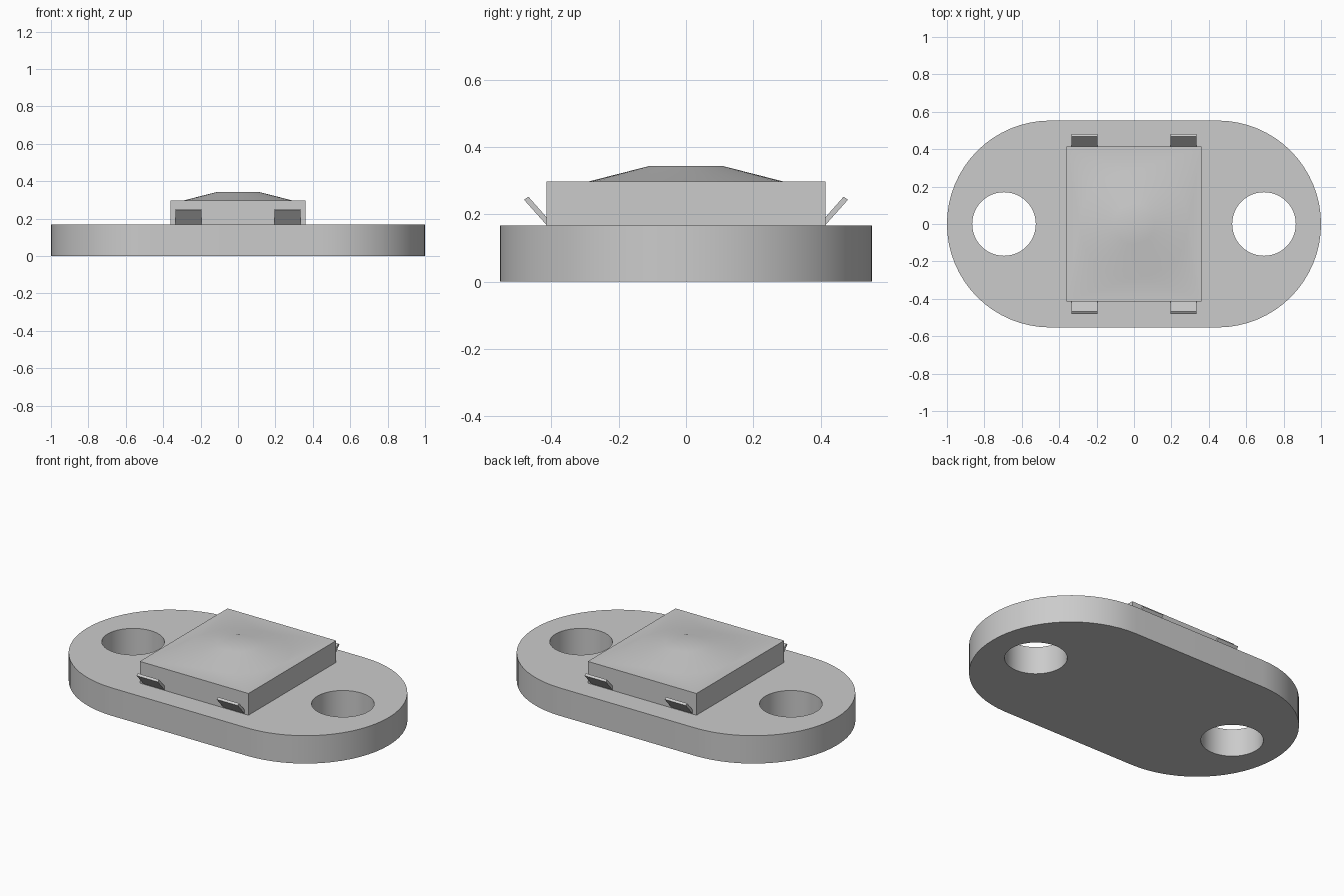
import bpy, bmesh
from math import cos, sin, pi, radians
from mathutils import Vector

cube = bpy.data.objects.get("Cube")
if cube:
    bpy.data.objects.remove(cube, do_unlink=True)

GREY = (0.6, 0.6, 0.6, 1)
grey = bpy.data.materials.new("light grey")
grey.use_nodes = True
grey.diffuse_color = GREY
grey.node_tree.nodes["Principled BSDF"].inputs["Base Color"].default_value = GREY

BASE_TOP, BODY_TOP, DOME_TOP = 0.167, 0.297, 0.343
BODY_X, BODY_Y = 0.36, 0.415


def arc(cx, radius, start, end, n):
    """Points along an arc centred on (cx, 0)."""
    return [(cx + radius * cos(start + (end - start) * i / n),
             radius * sin(start + (end - start) * i / n)) for i in range(n + 1)]


def circle(cx, radius, n=48):
    return arc(cx, radius, 0, 2 * pi, n)[:-1]


def add_ring(bm, points, z):
    """Closed loop of edges at height z."""
    verts = [bm.verts.new((x, y, z)) for x, y in points]
    edges = [bm.edges.new((v, verts[(i + 1) % len(verts)])) for i, v in enumerate(verts)]
    return verts, edges


def bridge(bm, a, b):
    for i in range(len(a)):
        j = (i + 1) % len(a)
        bm.faces.new((a[i], a[j], b[j], b[i]))


def finish(name, bm, angle=30):
    bmesh.ops.recalc_face_normals(bm, faces=bm.faces)
    mesh = bpy.data.meshes.new(name)
    bm.to_mesh(mesh)
    bm.free()
    mesh.materials.append(grey)
    obj = bpy.data.objects.new(name, mesh)
    bpy.context.collection.objects.link(obj)
    bpy.ops.object.select_all(action='DESELECT')
    obj.select_set(True)
    bpy.context.view_layer.objects.active = obj
    bpy.ops.object.shade_smooth_by_angle(angle=radians(angle))
    return obj


# Base plate: rounded slab with two mounting holes
R = 0.553
outline = arc(1 - R, R, -pi / 2, pi / 2, 32) + arc(R - 1, R, pi / 2, 3 * pi / 2, 32)
bm = bmesh.new()
rings = {}
for z in (0, BASE_TOP):
    rings[z] = [add_ring(bm, p, z) for p in (outline, circle(0.695, 0.17), circle(-0.695, 0.17))]
    bmesh.ops.triangle_fill(bm, use_beauty=True, normal=Vector((0, 0, 1)),
                            edges=[e for _, edges in rings[z] for e in edges])
for low, high in zip(rings[0], rings[BASE_TOP]):
    bridge(bm, low[0], high[0])
finish("base_plate", bm)

# Body: square block whose top rises into a shallow flat-topped dome
square = [(-BODY_X, -BODY_Y), (BODY_X, -BODY_Y), (BODY_X, BODY_Y), (-BODY_X, BODY_Y)]
bm = bmesh.new()
bottom, _ = add_ring(bm, square, BASE_TOP)
top, top_edges = add_ring(bm, square, BODY_TOP)
dome_foot, foot_edges = add_ring(bm, circle(0, 0.29), BODY_TOP)
dome_rim, _ = add_ring(bm, circle(0, 0.11), DOME_TOP)
bmesh.ops.triangle_fill(bm, use_beauty=True, normal=Vector((0, 0, 1)),
                        edges=top_edges + foot_edges)
bm.faces.new(bottom)
bridge(bm, bottom, top)
bridge(bm, dome_foot, dome_rim)
bm.faces.new(dome_rim)
finish("domed_body", bm)

# Clips: thin plates leaning outward from the front and back of the body
profile = [(BODY_Y, 0.169), (0.481, 0.243), (0.468, 0.252), (BODY_Y, 0.192)]
for side, sy in (("front", -1), ("back", 1)):
    for hand, sx in (("left", 1), ("right", -1)):
        bm = bmesh.new()
        inner, outer = [[bm.verts.new((sx * x, sy * y, z)) for y, z in profile]
                        for x in (0.195, 0.335)]
        bm.faces.new(inner)
        bm.faces.new(outer)
        bridge(bm, inner, outer)
        finish(f"{side}_{hand}_clip", bm)
